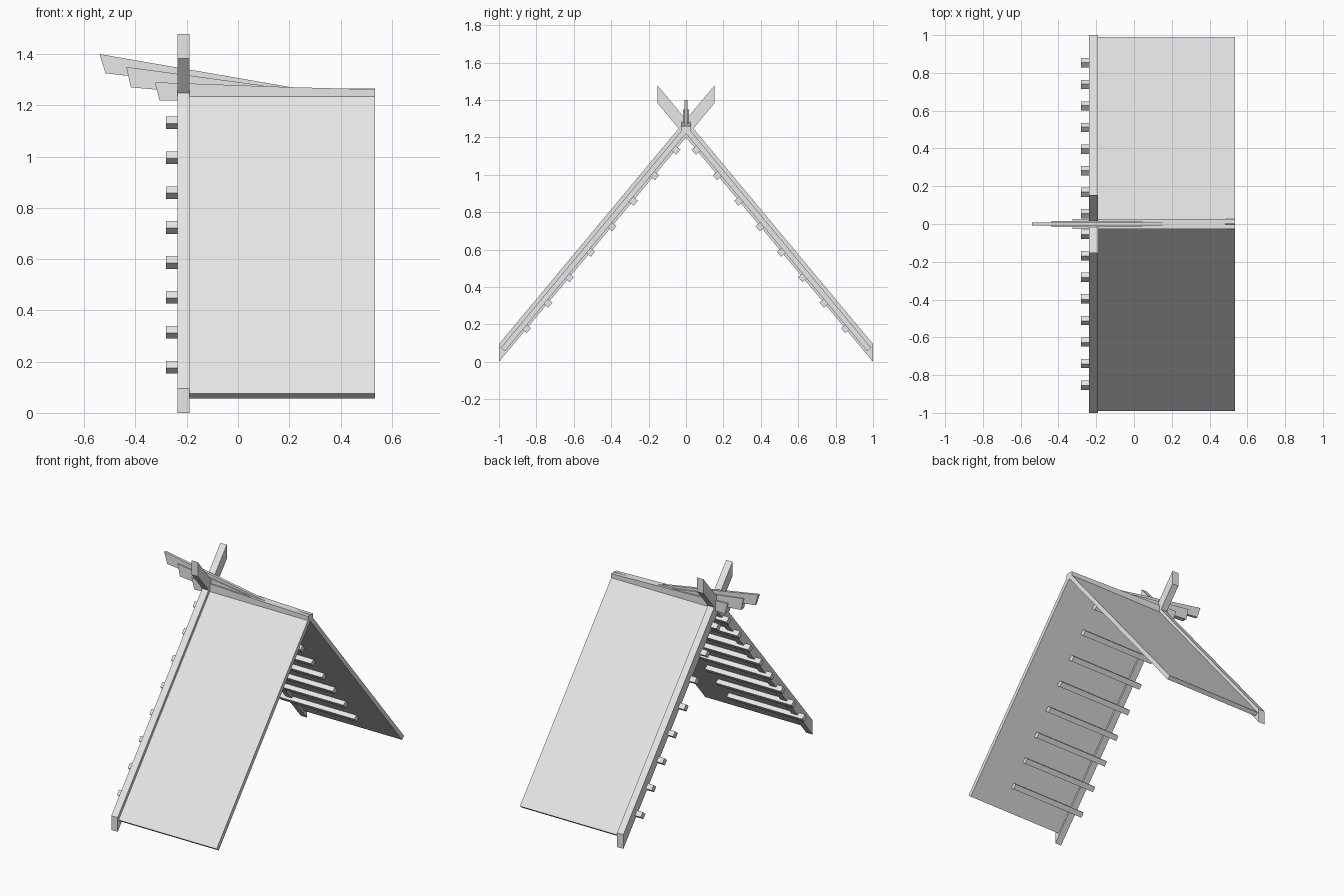
import bpy, bmesh
from mathutils import Vector

cube = bpy.data.objects.get("Cube")
if cube:
    bpy.data.objects.remove(cube, do_unlink=True)

mat = bpy.data.materials.new("light_grey")
mat.use_nodes = True
GREY = (0.8, 0.8, 0.8, 1)
mat.diffuse_color = GREY
mat.node_tree.nodes["Principled BSDF"].inputs["Base Color"].default_value = GREY


def prism(name, profile, start, end):
    """Extrude a closed 3D outline lying at start through to end (offsets)."""
    bm = bmesh.new()
    a = [bm.verts.new(Vector(p) + Vector(start)) for p in profile]
    b = [bm.verts.new(Vector(p) + Vector(end)) for p in profile]
    bm.faces.new(a)
    bm.faces.new(b[::-1])
    for i in range(len(a)):
        j = (i + 1) % len(a)
        bm.faces.new((a[j], a[i], b[i], b[j]))
    bmesh.ops.recalc_face_normals(bm, faces=bm.faces)
    mesh = bpy.data.meshes.new(name)
    bm.to_mesh(mesh)
    bm.free()
    mesh.materials.append(mat)
    obj = bpy.data.objects.new(name, mesh)
    bpy.context.scene.collection.objects.link(obj)
    return obj


def along_x(name, yz, side, x0, x1):
    return prism(name, [(0, y * side, z) for y, z in yz], (x0, 0, 0), (x1, 0, 0))


def along_y(name, xz, half):
    return prism(name, [(x, 0, z) for x, z in xz], (0, -half, 0), (0, half, 0))


SLOPE = 1.2
up = Vector((1, SLOPE)).normalized()      # direction up the roof
out = Vector((-up.y, up.x))               # direction out of the roof
RUNGS, HALF = 8, 0.0175

for side, label in ((1, "front"), (-1, "back")):
    # Gable rafter, crossing past the ridge
    tip = 0.153
    rise = SLOPE * (1 + tip)
    along_x(label + "_rafter", [(-1, 0), (-1, 0.095), (tip, 0.095 + rise), (tip, rise)],
            side, -0.237, -0.19)

    # Roof panel, set slightly below the rafter's upper edge
    along_x(label + "_roof_panel", [(-0.99, 0.075), (0, 1.265), (0, 1.221), (-0.968, 0.057)],
            side, -0.19, 0.535)

    # Square battens under the panel, sticking out at the gable
    for i in range(RUNGS):
        t = i / (RUNGS - 1)
        c = Vector((-0.853 + t * 0.799, 0.178 + t * 0.954))
        corners = [c + up * HALF * u + out * HALF * v
                   for u, v in ((-1, -1), (1, -1), (1, 1), (-1, 1))]
        along_x(f"{label}_batten_{i + 1}", corners, side, -0.28, 0.28)

# Ridge beam with a slanted nose
along_y("ridge_beam", [(-0.325, 1.29), (0.2, 1.271), (0.535, 1.262),
                       (0.535, 1.218), (-0.305, 1.218)], 0.026)

# Stepped ridge ornament made of two thinner planks
along_y("middle_ridge_plank", [(-0.436, 1.35), (0.1, 1.277), (0.1, 1.24),
                               (-0.325, 1.262), (-0.418, 1.27)], 0.016)
along_y("upper_ridge_plank", [(-0.54, 1.4), (0.2, 1.272), (0.2, 1.245),
                              (-0.43, 1.315), (-0.517, 1.325)], 0.009)
